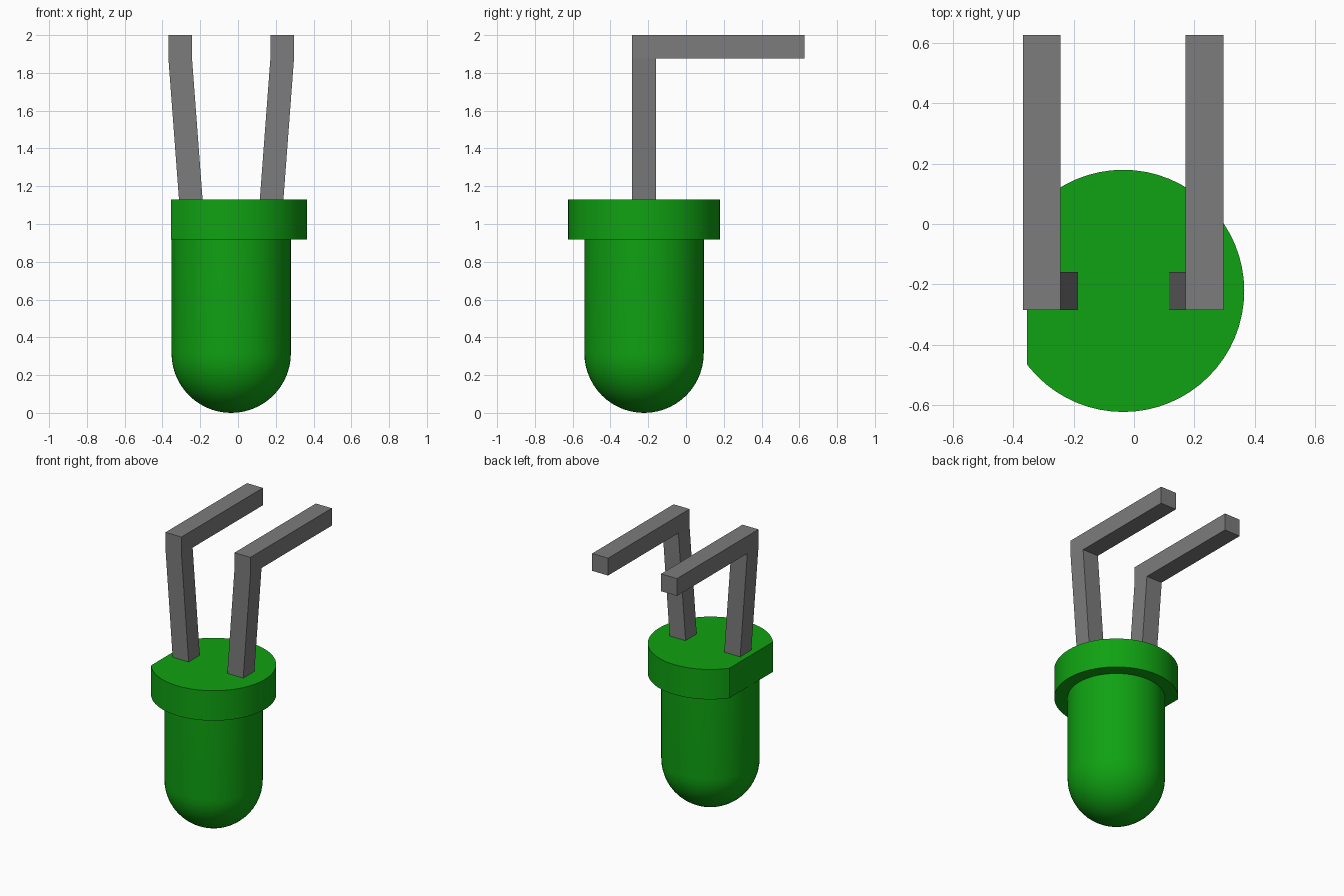
import bpy, bmesh, math
from mathutils import Vector

cube = bpy.data.objects.get("Cube")
if cube:
    bpy.data.objects.remove(cube, do_unlink=True)

CX, CY = -0.036, -0.222      # lamp axis
SEGMENTS = 64


def material(name, color):
    mat = bpy.data.materials.new(name)
    mat.use_nodes = True
    mat.diffuse_color = color
    mat.node_tree.nodes["Principled BSDF"].inputs["Base Color"].default_value = color
    return mat


green = material("green plastic", (0.005, 0.36, 0.006, 1))
grey = material("grey metal", (0.2, 0.2, 0.2, 1))


def finish(name, bm, mat, smooth=False):
    bmesh.ops.recalc_face_normals(bm, faces=bm.faces[:])
    mesh = bpy.data.meshes.new(name)
    bm.to_mesh(mesh)
    bm.free()
    mesh.materials.append(mat)
    obj = bpy.data.objects.new(name, mesh)
    bpy.context.collection.objects.link(obj)
    if smooth:
        bpy.ops.object.select_all(action='DESELECT')
        obj.select_set(True)
        bpy.context.view_layer.objects.active = obj
        bpy.ops.object.shade_smooth_by_angle(angle=math.radians(35))
    return obj


def lathe(profile):
    """Spin a (radius, z) profile around the lamp axis."""
    bm = bmesh.new()
    verts = [bm.verts.new((CX + r, CY, z)) for r, z in profile]
    edges = [bm.edges.new(pair) for pair in zip(verts, verts[1:])]
    bmesh.ops.spin(bm, geom=verts + edges, cent=(CX, CY, 0), axis=(0, 0, 1),
                   angle=math.tau, steps=SEGMENTS)
    bmesh.ops.remove_doubles(bm, verts=bm.verts[:], dist=1e-5)
    return bm


# Bulb: hemispherical dome below a straight barrel
R = 0.316
dome = [(R * math.sin(a), R - R * math.cos(a))
        for a in (math.pi / 2 * i / 14 for i in range(15))]
finish("bulb", lathe(dome + [(R, 1.10), (0, 1.10)]), green, smooth=True)

# Rim: wide collar with one flat side
bm = lathe([(0, 0.918), (0.402, 0.918), (0.402, 1.13), (0, 1.13)])
cut = bmesh.ops.bisect_plane(bm, geom=bm.verts[:] + bm.edges[:] + bm.faces[:],
                             plane_co=Vector((-0.355, 0, 0)), plane_no=(-1, 0, 0),
                             clear_outer=True)
bmesh.ops.holes_fill(bm, edges=[e for e in bm.edges if e.is_boundary])
finish("rim", bm, green, smooth=True)

# Legs: splayed lower part, then a right-angle bend to the back
FRONT, BACK, TIP = -0.285, -0.16, 0.627
BASE, KNEE, TOP = 1.09, 1.877, 2.0
SIDE = [(FRONT, BASE), (BACK, BASE), (BACK, KNEE), (TIP, KNEE),
        (TIP, TOP), (FRONT, TOP), (FRONT, KNEE)]


def leg(name, sign):
    bm = bmesh.new()
    rows = []
    for half in (-0.0625, 0.0625):
        rows.append([bm.verts.new((CX + sign * (0.27 if z > BASE else 0.211) + half, y, z))
                     for y, z in SIDE])
    for row in rows:
        bm.faces.new([row[i] for i in (0, 1, 2, 6)])
        bm.faces.new([row[i] for i in (6, 2, 3, 4, 5)])
    a, b = rows
    for i in range(len(SIDE)):
        j = (i + 1) % len(SIDE)
        bm.faces.new((a[i], a[j], b[j], b[i]))
    finish(name, bm, grey)


leg("left_leg", 1)
leg("right_leg", -1)
